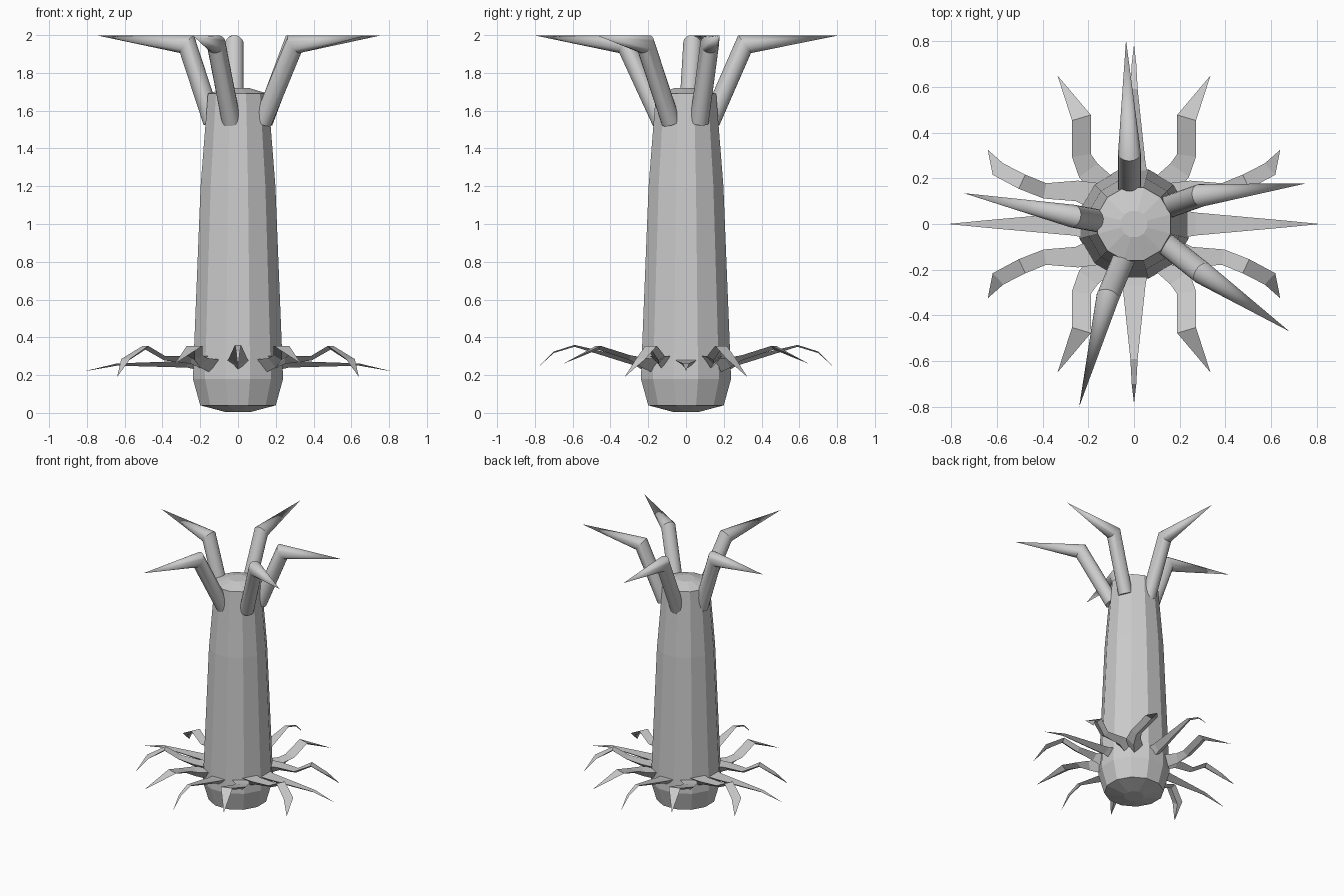
import bpy, bmesh, math
from mathutils import Vector

if "Cube" in bpy.data.objects:
    bpy.data.objects.remove(bpy.data.objects["Cube"])


def make_object(name, bm):
    bmesh.ops.recalc_face_normals(bm, faces=bm.faces)
    mesh = bpy.data.meshes.new(name)
    bm.to_mesh(mesh)
    bm.free()
    ob = bpy.data.objects.new(name, mesh)
    bpy.context.collection.objects.link(ob)
    return ob


def skin(bm, rings, tip=None):
    """Bridge rings of points; close the start, end in a tip or a cap."""
    loops = [[bm.verts.new(p) for p in ring] for ring in rings]
    n = len(loops[0])
    for a, b in zip(loops, loops[1:]):
        for i in range(n):
            j = (i + 1) % n
            bm.faces.new((a[i], a[j], b[j], b[i]))
    bm.faces.new(loops[0])
    if tip is None:
        bm.faces.new(loops[-1])
    else:
        t = bm.verts.new(tip)
        for i in range(n):
            bm.faces.new((loops[-1][i], loops[-1][(i + 1) % n], t))


# Twelve-sided trunk with shallow domed ends
profile = [(0.07, 0.005), (0.207, 0.04), (0.247, 0.18), (0.24, 0.36),
           (0.205, 1.2), (0.165, 1.69), (0.06, 1.72)]
bm = bmesh.new()
skin(bm, [[(r * math.cos(math.radians(15 + 30 * i)),
            r * math.sin(math.radians(15 + 30 * i)), z) for i in range(12)]
          for r, z in profile])
make_object("trunk", bm)


# Skirt leaves: points are (x, y, z, half width, keel depth), last is the tip
def leaf(name, pts, sx=1, sy=1):
    centers = [Vector((x * sx, y * sy, z)) for x, y, z, w, k in pts]
    rings = []
    for i, (x, y, z, w, k) in enumerate(pts[:-1]):
        d = centers[i + 1] - centers[max(i - 1, 0)]
        side = Vector((-d.y, d.x, 0)).normalized() * w
        c = centers[i]
        rings.append([c + side, c - side, c - Vector((0, 0, k))])
    bm = bmesh.new()
    skin(bm, rings, centers[-1])
    make_object(name, bm)


side_leaf = [(0.18, 0, 0.29, 0.065, 0.07), (0.27, 0, 0.275, 0.05, 0.035),
             (0.64, 0, 0.262, 0.017, 0.012), (0.815, 0, 0.22, 0, 0)]
end_leaf = [(0, 0.18, 0.27, 0.065, 0.07), (0, 0.27, 0.285, 0.05, 0.035),
            (0, 0.59, 0.36, 0.016, 0.01), (0, 0.70, 0.325, 0.01, 0.008),
            (0, 0.785, 0.24, 0, 0)]
hooked_leaf = [(0.16, 0.12, 0.30, 0.06, 0.08), (0.25, 0.145, 0.30, 0.045, 0.04),
               (0.39, 0.145, 0.30, 0.034, 0.022), (0.49, 0.185, 0.355, 0.034, 0.02),
               (0.595, 0.24, 0.285, 0.034, 0.018), (0.64, 0.325, 0.19, 0, 0)]
bent_leaf = [(0.12, 0.15, 0.28, 0.06, 0.08), (0.20, 0.235, 0.29, 0.05, 0.05),
             (0.23, 0.30, 0.305, 0.042, 0.025), (0.23, 0.465, 0.355, 0.043, 0.02),
             (0.335, 0.65, 0.26, 0, 0)]
for s in (1, -1):
    tag = "a" if s > 0 else "b"
    leaf("side_leaf_" + tag, side_leaf, sx=s)
    leaf("end_leaf_" + tag, end_leaf, sy=s)
    for t in (1, -1):
        tag2 = tag + ("1" if t > 0 else "2")
        leaf("hooked_leaf_" + tag2, hooked_leaf, s, t)
        leaf("bent_leaf_" + tag2, bent_leaf, s, t)


# Crown tentacles: round tube, mitred elbow, long cone
def tentacle(name, base, elbow, tip, r=0.05, n=20):
    base, elbow, tip = Vector(base), Vector(elbow), Vector(tip)
    d1 = (elbow - base).normalized()
    d2 = (tip - elbow).normalized()
    miter = (d1 + d2).normalized()
    u = d1.cross(d2).normalized()
    v = d1.cross(u)
    first, second = [], []
    for i in range(n):
        a = 2 * math.pi * i / n
        off = u * math.cos(a) * r + v * math.sin(a) * r
        p = base + off
        first.append(p)
        second.append(p + d1 * ((elbow - p).dot(miter) / d1.dot(miter)))
    bm = bmesh.new()
    skin(bm, [first, second], tip)
    ob = make_object(name, bm)
    bpy.ops.object.select_all(action='DESELECT')
    ob.select_set(True)
    bpy.context.view_layer.objects.active = ob
    bpy.ops.object.shade_smooth_by_angle(angle=math.radians(25))


paths = [((-0.02, 0.13), (-0.02, 0.31), (-0.035, 0.805)),
         ((0.135, 0.07), (0.29, 0.125), (0.755, 0.178)),
         ((0.13, -0.08), (0.30, -0.215), (0.68, -0.47)),
         ((-0.035, -0.13), (-0.115, -0.32), (-0.24, -0.80)),
         ((-0.135, 0.01), (-0.27, 0.035), (-0.745, 0.135))]
for i, (b, e, t) in enumerate(paths):
    tentacle(f"crown_tentacle_{i + 1}", (*b, 1.54), (*e, 1.952), (*t, 1.998))
